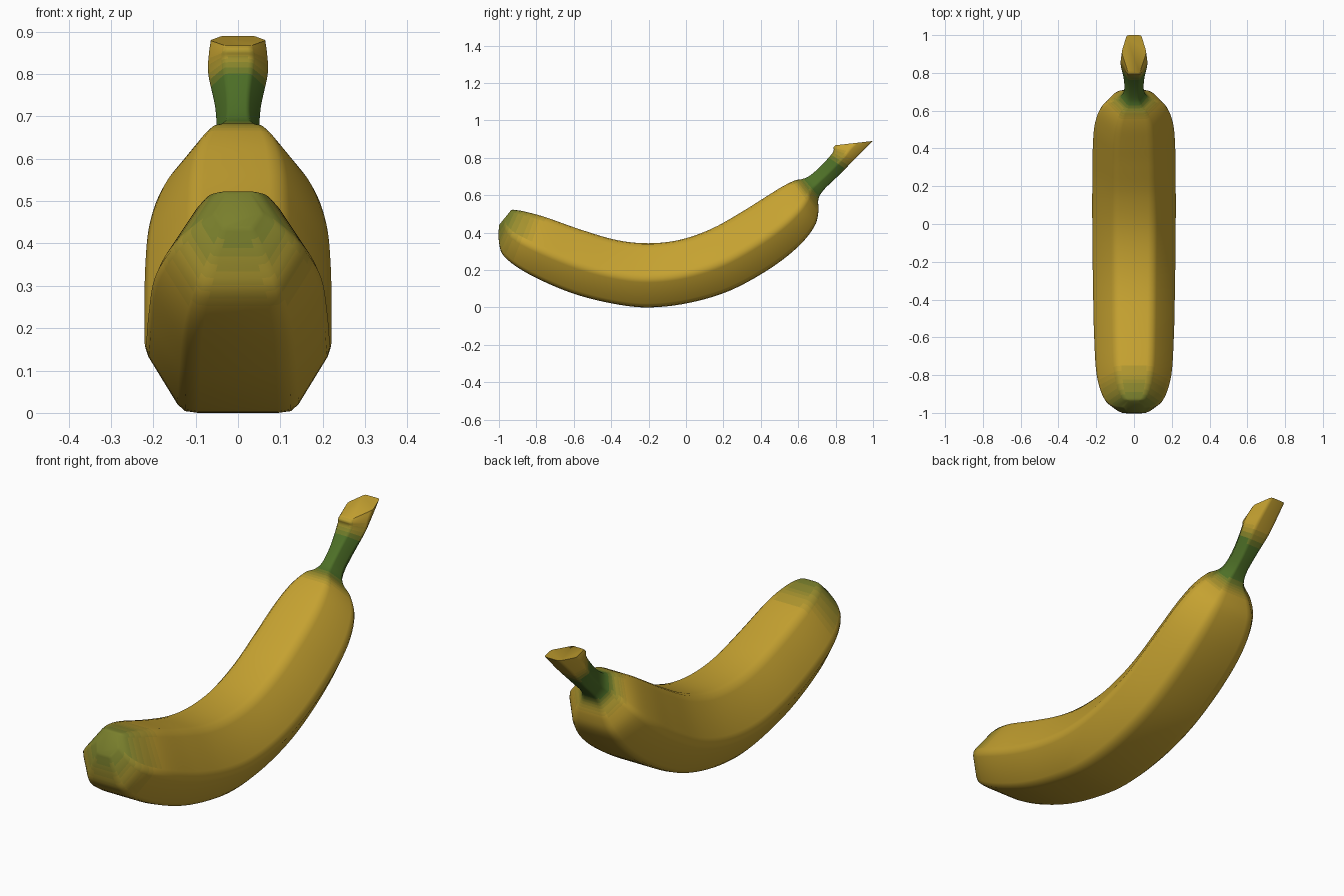
import bpy, bmesh
from mathutils import Vector

if "Cube" in bpy.data.objects:
    bpy.data.objects.remove(bpy.data.objects["Cube"])

# Rings along the fruit: lower (y, z), upper (y, z), half width
RINGS = [
    (-1.00, .44, -.935, .52, .055),
    (-1.00, .35, -.92, .522, .115),
    (-.97, .27, -.86, .512, .165),
    (-.84, .178, -.75, .482, .203),
    (-.62, .080, -.56, .415, .217),
    (-.40, .022, -.37, .36, .222),
    (-.20, .000, -.20, .343, .225),
    (.02, .025, -.03, .362, .227),
    (.24, .092, .14, .422, .227),
    (.45, .208, .30, .512, .225),
    (.60, .325, .42, .587, .215),
    (.685, .430, .51, .643, .185),
    (.708, .510, .58, .678, .135),
    (.708, .580, .62, .686, .080),
    (.738, .630, .66, .703, .055),
    (.800, .690, .72, .755, .055),
    (.885, .775, .785, .828, .072),
    (.945, .835, .788, .855, .071),
    (1.00, .890, .800, .867, .066),
]

# Six-sided section (x factor, position from lower to upper), corners trimmed
HEX = [(.58, 0), (1, .45), (.46, 1), (-.46, 1), (-1, .45), (-.58, 0)]
CUT = .14
SECTION = []
for i, c in enumerate(HEX):
    p, c, n = Vector(HEX[i - 1]), Vector(c), Vector(HEX[(i + 1) % 6])
    SECTION += [c.lerp(p, CUT), c.lerp(p, CUT * .4).lerp(c.lerp(n, CUT * .4), .5),
                c.lerp(n, CUT)]


def spline(a, b, c, d, t):
    return .5 * (2 * b + (c - a) * t + (2 * a - 5 * b + 4 * c - d) * t * t
                 + (3 * b - a - 3 * c + d) * t ** 3)


def clamp(v):
    return max(0, min(1, v))


# Smoothly interpolated rings
STEPS = 5
last = len(RINGS) - 1
rows = []
for i in range(last):
    four = [RINGS[max(0, min(last, i + k))] for k in (-1, 0, 1, 2)]
    for s in range(STEPS):
        rows.append([spline(*v, s / STEPS) for v in zip(*four)])
rows.append(RINGS[last])

bm = bmesh.new()
loops = []
for yl, zl, yu, zu, w in rows:
    low, up = Vector((0, yl, zl)), Vector((0, yu, zu))
    loops.append([bm.verts.new(low.lerp(up, t) + Vector((w * x, 0, 0)))
                  for x, t in SECTION])
n = len(SECTION)
for a, b in zip(loops, loops[1:]):
    for k in range(n):
        bm.faces.new((a[k], a[(k + 1) % n], b[(k + 1) % n], b[k]))

# Blossom end and cut stem end
bm.faces.new(loops[0])
bm.faces.new(loops[-1])
bmesh.ops.recalc_face_normals(bm, faces=bm.faces)

# Ripe yellow fading into green at the tip and the stem
YELLOW = Vector((.56, .36, .03))
TIP = Vector((.19, .21, .025))
STEM = Vector((.075, .16, .02))
LEVELS = 6
me = bpy.data.meshes.new("banana_peel")
for name, green in (("tip_green", TIP), ("stem_green", STEM)):
    for k in range(LEVELS + 1):
        m = bpy.data.materials.new(f"{name}_{k}")
        m.diffuse_color = (*YELLOW.lerp(green, k / LEVELS), 1)
        m.use_nodes = True
        m.node_tree.nodes["Principled BSDF"].inputs["Base Color"].default_value = m.diffuse_color
        me.materials.append(m)
for f in bm.faces:
    c = f.calc_center_median()
    if c.y < 0:
        d = (c - Vector((0, -.97, .48))).length
        f.material_index = round(LEVELS * clamp((.25 - d) / .17))
    else:
        s = c.y + c.z
        g = min(clamp((s - 1.22) / .1), clamp((1.68 - s) / .12))
        f.material_index = LEVELS + 1 + round(LEVELS * g)
bm.to_mesh(me)
bm.free()

banana = bpy.data.objects.new("banana_peel", me)
bpy.context.collection.objects.link(banana)
bpy.context.view_layer.objects.active = banana
banana.select_set(True)
bpy.ops.object.shade_smooth_by_angle(angle=.8)
